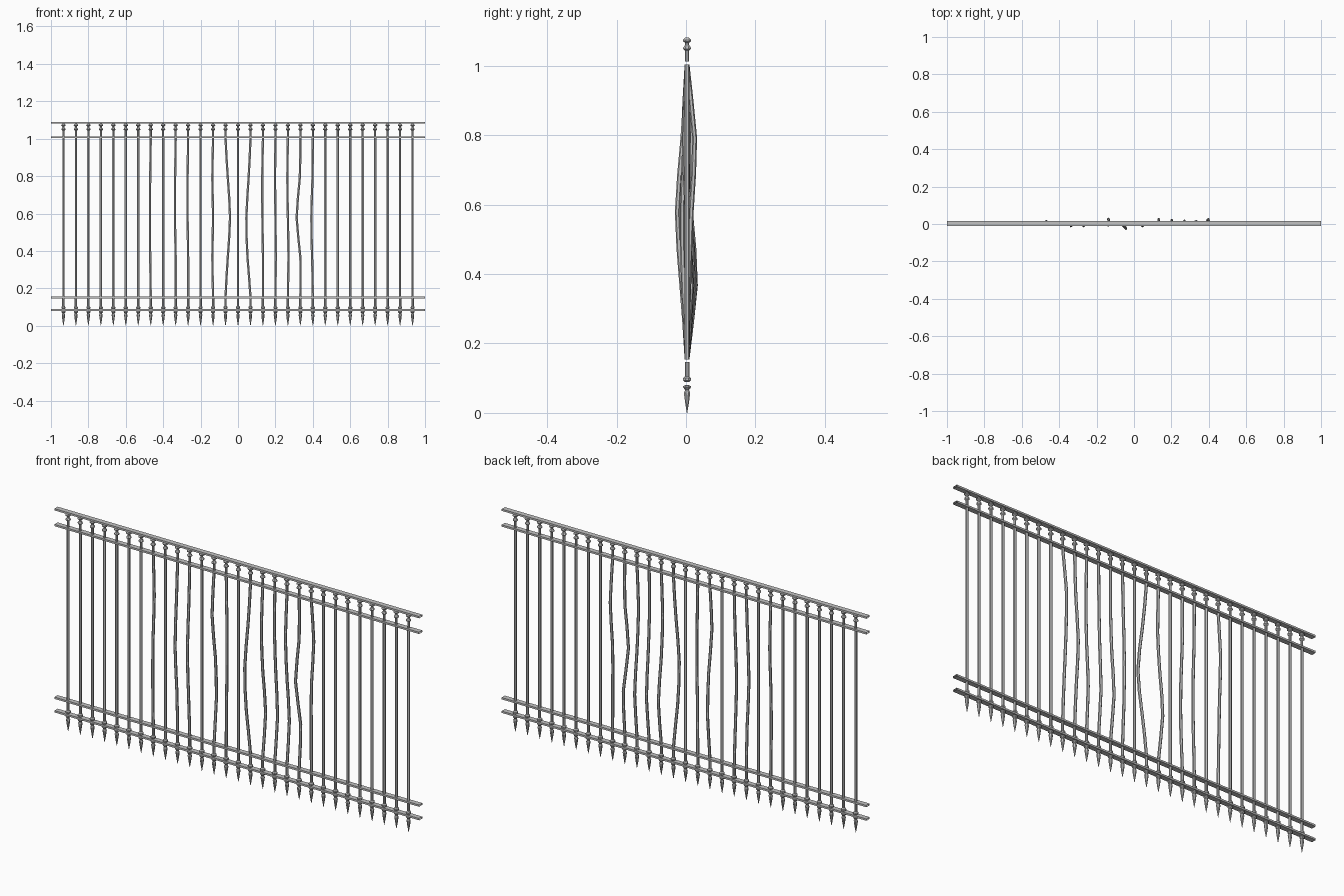
import bpy
import bmesh
from math import cos, sin, pi

if "Cube" in bpy.data.objects:
    bpy.data.objects.remove(bpy.data.objects["Cube"])

metal = bpy.data.materials.new("light grey iron")
metal.use_nodes = True
COLOUR = (0.54, 0.54, 0.54, 1)
metal.diffuse_color = COLOUR
metal.node_tree.nodes["Principled BSDF"].inputs["Base Color"].default_value = COLOUR

CY = 0.003          # depth of the fence's centre plane
COUNT = 29
SPACING = 1 / 15


def finish(bm, name):
    bmesh.ops.recalc_face_normals(bm, faces=bm.faces)
    mesh = bpy.data.meshes.new(name)
    bm.to_mesh(mesh)
    bm.free()
    mesh.materials.append(metal)
    obj = bpy.data.objects.new(name, mesh)
    bpy.context.collection.objects.link(obj)


def lathe(bm, x, rings, sides=8):
    """Skin stacked rings, each (radius, z, x shift, y shift)."""
    loops = []
    for r, z, dx, dy in rings:
        loops.append([bm.verts.new((x + dx + r * cos(2 * pi * (k + 0.5) / sides),
                                    CY + dy + r * sin(2 * pi * (k + 0.5) / sides), z))
                      for k in range(sides)])
    for a, b in zip(loops, loops[1:]):
        for k in range(sides):
            n = (k + 1) % sides
            bm.faces.new((a[k], a[n], b[n], b[k]))
    bm.faces.new(loops[0])
    bm.faces.new(loops[-1])


def rail(name, low, high, half_depth=0.0125):
    """Long hollow rectangular rail with open ends."""
    bm = bmesh.new()
    section = [(-half_depth, low), (half_depth, low), (half_depth, high), (-half_depth, high)]
    ends = [[bm.verts.new((x, CY + y, z)) for y, z in section] for x in (-1, 1)]
    for k in range(4):
        n = (k + 1) % 4
        bm.faces.new((ends[0][k], ends[0][n], ends[1][n], ends[1][k]))
    finish(bm, name)


def soften(values):
    """Insert a smooth midpoint between neighbouring shifts."""
    padded = [values[0], *values, values[-1]]
    result = [values[0]]
    for a, b, c, d in zip(padded, padded[1:], padded[2:], padded[3:]):
        result += [(9 * (b + c) - a - d) / 16, c]
    return result


rail("top_rail", 1.081, 1.09)
rail("upper_rail", 1.003, 1.012)
rail("lower_rail", 0.147, 0.156)
rail("bottom_rail", 0.08, 0.089)

# Bent bars: index -> x shifts and y shifts at the quarter heights
BENDS = {
    7: ((-.003, -.004, -.003), (0, .004, .012)),
    9: ((0, -.004, -.003), (-.006, -.014, -.006)),
    10: ((0, -.003, -.003), (-.010, -.014, -.004)),
    12: ((-.004, 0, -.004), (.024, .010, -.010)),
    13: ((.012, .024, .012), (-.015, -.028, -.012)),
    15: ((-.016, -.022, -.010), (-.010, -.014, -.006)),
    16: ((0, -.003, -.004), (.023, .005, -.005)),
    17: ((.002, 0, -.002), (.018, .008, 0)),
    18: ((.003, 0, -.003), (.014, 0, -.008)),
    19: ((0, -.02, -.003), (.012, 0, .004)),
    20: ((-.004, -.008, -.002), (.005, .012, .022)),
}
STRAIGHT = ((0, 0, 0), (0, 0, 0))

# Ornaments turned from (radius, height) profiles
FINIAL = [(.006, 1.012), (.006, 1.043), (.012, 1.048), (.012, 1.052), (.006, 1.06),
          (.006, 1.066), (.013, 1.07), (.013, 1.074), (.005, 1.081)]
COLLAR = [(.007, .089), (.012, .093), (.012, .1), (.007, .105), (.007, .147)]
SPEAR = [(.0008, 0), (.006, .03), (.010, .058), (.006, .066), (.012, .073), (.012, .077), (.006, .08)]

LOW, HIGH = 0.154, 1.004
bars, finials, collars, spears = (bmesh.new() for _ in range(4))
for i in range(COUNT):
    x = (i - COUNT // 2) * SPACING
    xs, ys = BENDS.get(i, STRAIGHT)
    shifts = zip(soften((0, *xs, 0)), soften((0, *ys, 0)))
    lathe(bars, x, [(.007, LOW + (HIGH - LOW) * k / 8, dx, dy)
                    for k, (dx, dy) in enumerate(shifts)], sides=6)
    for bm, profile in ((finials, FINIAL), (collars, COLLAR), (spears, SPEAR)):
        lathe(bm, x, [(r, z, 0, 0) for r, z in profile])

finish(bars, "vertical_bars")
finish(finials, "top_finials")
finish(collars, "bar_collars")
finish(spears, "spear_tips")
